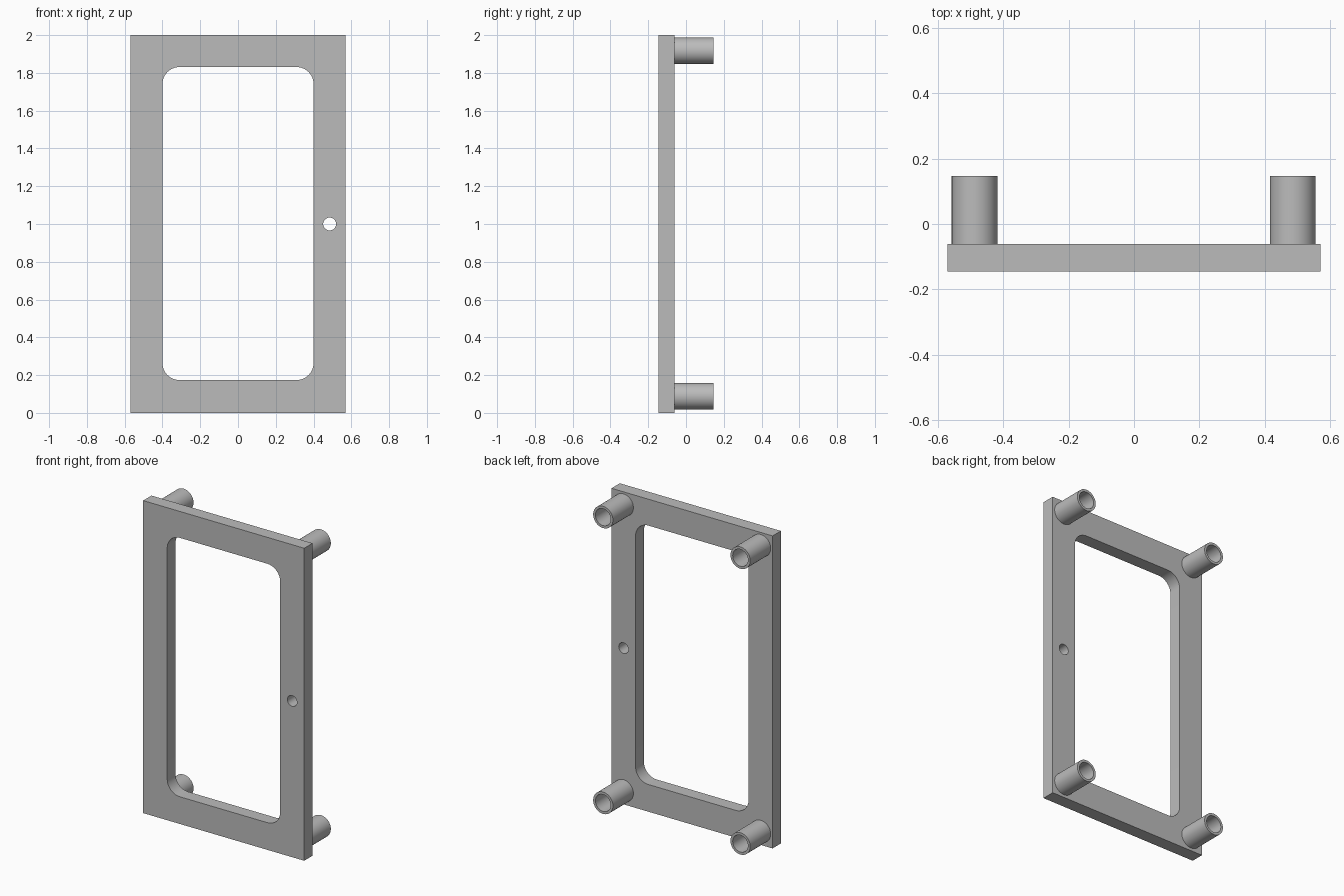
import bpy
import bmesh
from math import sin, cos, pi, radians

cube = bpy.data.objects.get("Cube")
if cube:
    bpy.data.objects.remove(cube, do_unlink=True)

grey = bpy.data.materials.new("plain grey")
grey.use_nodes = True
COLOUR = (0.5, 0.5, 0.5, 1)
grey.diffuse_color = COLOUR
grey.node_tree.nodes["Principled BSDF"].inputs["Base Color"].default_value = COLOUR


def circle(x, z, r, n=48):
    return [(x + r * cos(2 * pi * i / n), z + r * sin(2 * pi * i / n)) for i in range(n)]


def rectangle(x, z0, z1, r=0, steps=10):
    """Outline in x and z, with corners rounded to radius r."""
    corners = [(x - r, z1 - r), (r - x, z1 - r), (r - x, z0 + r), (x - r, z0 + r)]
    if not r:
        return corners
    return [(cx + r * cos(a), cz + r * sin(a))
            for k, (cx, cz) in enumerate(corners)
            for a in [(k + i / steps) * pi / 2 for i in range(steps + 1)]]


def solid(name, loops, y0, y1):
    """Extrude an outline, with its holes, from y0 to y1."""
    bm = bmesh.new()
    edges = []
    for loop in loops:
        verts = [bm.verts.new((x, y0, z)) for x, z in loop]
        edges += [bm.edges.new((verts[i - 1], verts[i])) for i in range(len(verts))]
    bmesh.ops.triangle_fill(bm, use_beauty=True, edges=edges, normal=(0, -1, 0))
    new = bmesh.ops.extrude_face_region(bm, geom=bm.faces[:])["geom"]
    moved = [v for v in new if isinstance(v, bmesh.types.BMVert)]
    bmesh.ops.translate(bm, verts=moved, vec=(0, y1 - y0, 0))
    bmesh.ops.recalc_face_normals(bm, faces=bm.faces[:])
    mesh = bpy.data.meshes.new(name)
    bm.to_mesh(mesh)
    bm.free()
    mesh.materials.append(grey)
    obj = bpy.data.objects.new(name, mesh)
    bpy.context.collection.objects.link(obj)
    bpy.ops.object.select_all(action="DESELECT")
    obj.select_set(True)
    bpy.context.view_layer.objects.active = obj
    bpy.ops.object.shade_smooth_by_angle(angle=radians(30))


# Flat frame with a rounded window and a small through hole
BACK = -0.061
solid("frame_plate",
      [rectangle(0.57, 0, 2), rectangle(0.4, 0.174, 1.831, 0.09), circle(0.485, 1, 0.034)],
      -0.145, BACK)

# Hollow standoff tubes at the four back corners
for side, x in (("right", -0.487), ("left", 0.485)):
    for level, z in (("lower", 0.088), ("upper", 1.917)):
        solid(f"{level}_{side}_standoff", [circle(x, z, 0.07), circle(x, z, 0.054)],
              BACK - 0.005, 0.146)
